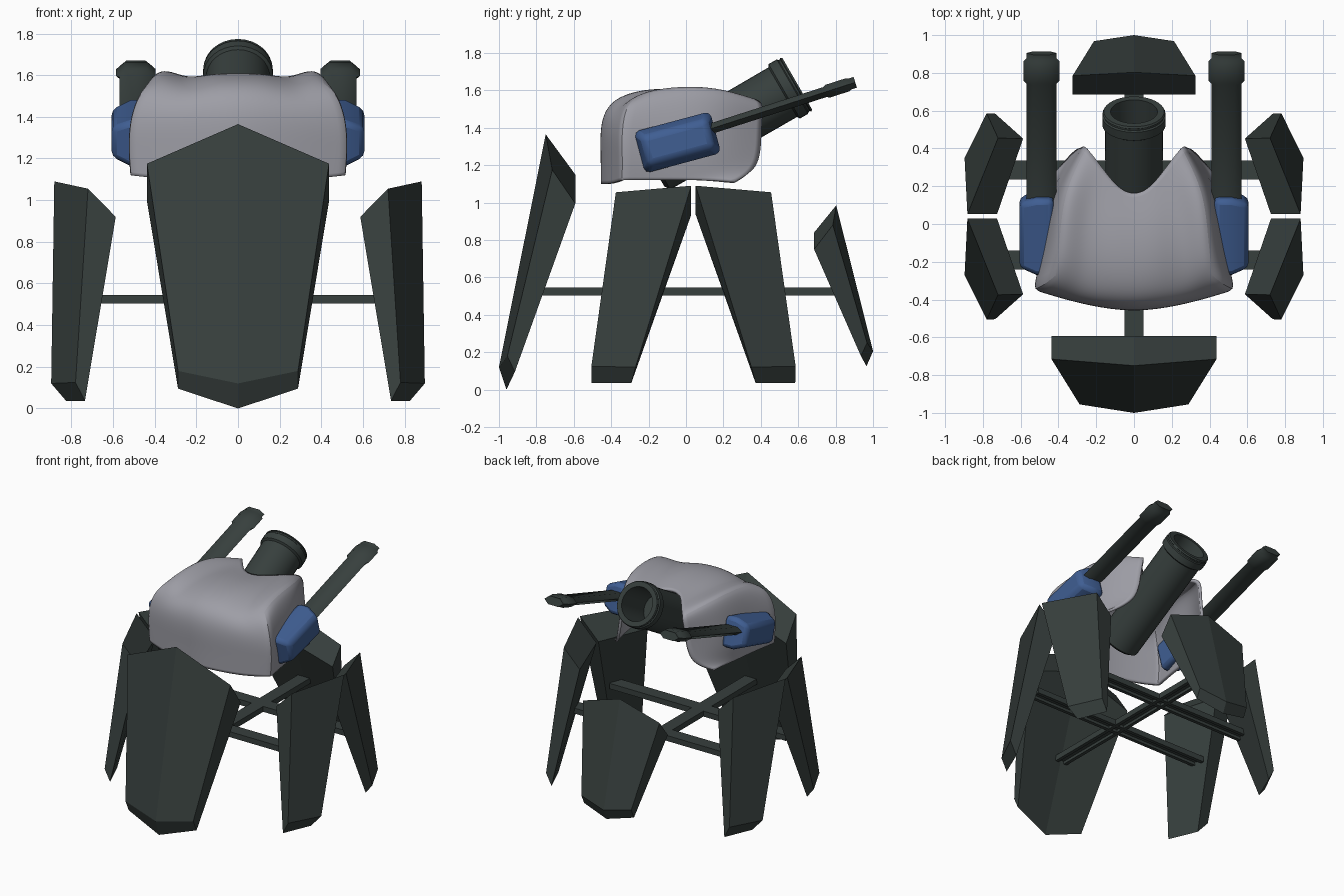
import bpy, bmesh, math
from mathutils import Matrix, Vector

if "Cube" in bpy.data.objects:
    bpy.data.objects.remove(bpy.data.objects["Cube"])


def material(name, rgb):
    m = bpy.data.materials.new(name)
    m.diffuse_color = (*rgb, 1)
    m.use_nodes = True
    m.node_tree.nodes["Principled BSDF"].inputs["Base Color"].default_value = m.diffuse_color
    return m


DARK = material("dark green grey", (0.038, 0.050, 0.047))
GREY = material("light grey", (0.34, 0.34, 0.38))
BLUE = material("blue", (0.050, 0.112, 0.29))


def make(name, verts, faces, mat, smooth=None):
    bm = bmesh.new()
    vs = [bm.verts.new(v) for v in verts]
    for f in faces:
        bm.faces.new([vs[i] for i in f])
    bmesh.ops.recalc_face_normals(bm, faces=bm.faces)
    me = bpy.data.meshes.new(name)
    bm.to_mesh(me)
    bm.free()
    ob = bpy.data.objects.new(name, me)
    bpy.context.collection.objects.link(ob)
    me.materials.append(mat)
    if smooth:
        bpy.ops.object.select_all(action='DESELECT')
        ob.select_set(True)
        bpy.context.view_layer.objects.active = ob
        bpy.ops.object.shade_smooth_by_angle(angle=math.radians(smooth))
    return ob


def loft(name, rings, mat, matrix=Matrix(), smooth=None):
    """Join closed rings of equal length, capping both ends."""
    n = len(rings[0])
    verts = [matrix @ Vector(p) for r in rings for p in r]
    faces = [(a * n + i, a * n + (i + 1) % n, (a + 1) * n + (i + 1) % n, (a + 1) * n + i)
             for a in range(len(rings) - 1) for i in range(n)]
    faces += [list(range(n)), list(range(len(verts) - n, len(verts)))]
    return make(name, verts, faces, mat, smooth)


# Front and rear foot plates: half outlines (top centre, top side, bottom side, bottom centre)
def foot_plate(name, outer, inner):
    def full(h):
        return h + [(-x, y, z) for x, y, z in reversed(h[1:-1])]
    v = full(outer) + full(inner)
    faces = [(0, 1, 2, 3), (0, 3, 4, 5), (6, 7, 8, 9), (6, 9, 10, 11)]
    faces += [(i, (i + 1) % 6, 6 + (i + 1) % 6, 6 + i) for i in range(6)]
    make(name, v, faces, DARK)


foot_plate("front_foot_plate",
           [(0, -.75, 1.365), (.437, -.715, 1.175), (.288, -.955, .18), (0, -1, .12)],
           [(0, -.592, 1.15), (.437, -.592, .995), (.288, -.915, .095), (0, -.96, 0)])
foot_plate("rear_foot_plate",
           [(0, .803, .985), (.325, .785, .88), (.212, .968, .25), (0, 1, .205)],
           [(0, .685, .84), (.325, .685, .75), (.212, .935, .18), (0, .965, .125)])

# Four side legs, mirrored left-right and about y = 0.04
outer = [(.882, .028, 1.09), (.72, -.375, 1.055), (.78, -.506, .125), (.897, -.27, .12)]
inner = [(.725, .028, .935), (.587, -.372, .92), (.735, -.504, .036), (.825, -.292, .036)]
for sx, side in ((1, "right"), (-1, "left")):
    for sy, end in ((1, "front"), (-1, "rear")):
        rings = [[(sx * x, .04 + sy * (y - .04), z) for x, y, z in r] for r in (outer, inner)]
        loft(f"{end}_{side}_leg", rings, DARK)


# Connecting channel bars, open underneath
def channel(name, start, end):
    s, e = Vector(start), Vector(end)
    d = (e - s).normalized()
    side = Vector((-d.y, d.x, 0))
    sec = [(-.05, -.021), (-.05, .021), (.05, .021), (.05, -.021),
           (.024, -.021), (.024, 0), (-.024, 0), (-.024, -.021)]
    rings = [[p + side * a + Vector((0, 0, b)) for a, b in sec] for p in (s, e)]
    loft(name, rings, DARK)


channel("front_cross_bar", (-.75, -.19, .524), (.75, -.19, .524))
channel("rear_cross_bar", (-.75, .285, .524), (.75, .285, .524))
channel("long_bar", (0, -.79, .524), (0, .81, .524))

# Main gun barrel, lathed with a hollow bore
gun = Matrix.Translation((0, .595, 1.635)) @ Matrix.Rotation(math.radians(-60), 4, 'X')
profile = [(-.89, .12), (-.87, .15), (-.09, .153), (-.08, .168), (-.03, .168), (-.024, .16),
           (-.014, .16), (-.01, .166), (0, .16), (0, .124), (-.3, .118)]
N = 32
rings = [[(r * math.cos(2 * math.pi * i / N), r * math.sin(2 * math.pi * i / N), t)
          for i in range(N)] for t, r in profile]
loft("main_barrel", rings, DARK, gun, 30)

# Side guns: flattened six-sided tubes with a muzzle block, plus tapered blue pods
for s, side in ((1, "right"), (-1, "left")):
    mx = Matrix.Translation((s * .49, .905, 1.643)) @ Matrix.Rotation(math.radians(-72.2), 4, 'X')
    prof = [(-.88, .08, .028), (-.17, .08, .028), (-.155, .095, .036), (-.045, .095, .036),
            (-.03, .08, .03), (0, .08, .03)]
    rings = [[(w, 0, t), (.55 * w, h, t), (-.55 * w, h, t), (-w, 0, t),
              (-.55 * w, -h, t), (.55 * w, -h, t)] for t, w, h in prof]
    loft(f"{side}_gun_tube", rings, DARK, mx, 43)

    pm = Matrix.Translation((s * .515, -.045, 1.322)) @ Matrix.Rotation(math.radians(15), 4, 'X')
    box = [[(s * x, y * a, z * b) for y, z in ((-.21, -.115), (.21, -.115), (.21, .115), (-.21, .115))]
           for x, a, b in ((-.09, 1, 1), (0, 1, 1), (.092, .85, .66))]
    pod = loft(f"{side}_gun_pod", box, BLUE, pm, 28)
    bev = pod.modifiers.new("rounding", 'BEVEL')
    bev.width, bev.segments, bev.limit_method = .028, 2, 'ANGLE'

# Hull cowl: smoothed half box (top, front and side only), open below and behind
half_width = [(.522, .485, .46, .43), (.535, .49, .46, .31),
              (.525, .47, .435, .275), (.425, .405, .385, .265)]   # rows low to high, front to rear
rear_y = (.26, .405, .40, .425)
level = (1.12, 1.25, 1.43, 1.57)
crown = (1.555, 1.61, 1.61, 1.58)
notch = (.15, .19, .31, .425)


def hull_point(i, j, k):
    f = i / 3
    x = f * half_width[k][j]
    front = -.462 + .115 * f ** 1.6 + (.055 if k == 3 else -.006 * (k == 2))
    rear = notch[i] if k == 3 else rear_y[k]
    y = front + (rear - front) * (0, .31, .68, 1)[j]
    if k == 3:
        z = crown[j] + (.055 if i == 3 and j < 3 else 0) - (.03 * f * f if j == 3 else 0)
        z -= .03 if i == 2 and j < 3 else 0                        # valley inside each shoulder
    else:
        z = level[k]
        if k == 1 and j == 3:
            z = 1.18
        if k == 0 and j == 0 and i < 3:
            z -= .02
    return (x, y, z)


verts, faces, index = [], [], {}


def vid(i, j, k, s):
    key = (i * s, j, k)
    if key not in index:
        x, y, z = hull_point(i, j, k)
        index[key] = len(verts)
        verts.append((x * s, y, z))
    return index[key]


for s in (1, -1):
    for a in range(3):
        for b in range(3):
            corners = ((a, b), (a + 1, b), (a + 1, b + 1), (a, b + 1))
            faces.append([vid(p, q, 3, s) for p, q in corners])    # top
            faces.append([vid(p, 0, q, s) for p, q in corners])    # front
            faces.append([vid(3, p, q, s) for p, q in corners])    # side
hull = make("hull_cowl", verts, faces, GREY, 60)
# Make sure the normals face outward before thickening inward
if max(hull.data.polygons, key=lambda p: p.center.z).normal.z < 0:
    hull.data.flip_normals()
# Firmer front corners
crease = hull.data.attributes.new("crease_edge", 'FLOAT', 'EDGE')
for e in hull.data.edges:
    p, q = (hull.data.vertices[v].co for v in e.vertices)
    if min(abs(p.x), abs(q.x)) > .4 and max(p.y, q.y) < -.27 and abs(p.z - q.z) > .08:
        crease.data[e.index].value = .45
sub = hull.modifiers.new("smooth_form", 'SUBSURF')
sub.levels = sub.render_levels = 3
sub.boundary_smooth = 'PRESERVE_CORNERS'
sol = hull.modifiers.new("thickness", 'SOLIDIFY')
sol.thickness, sol.offset = .02, -1
